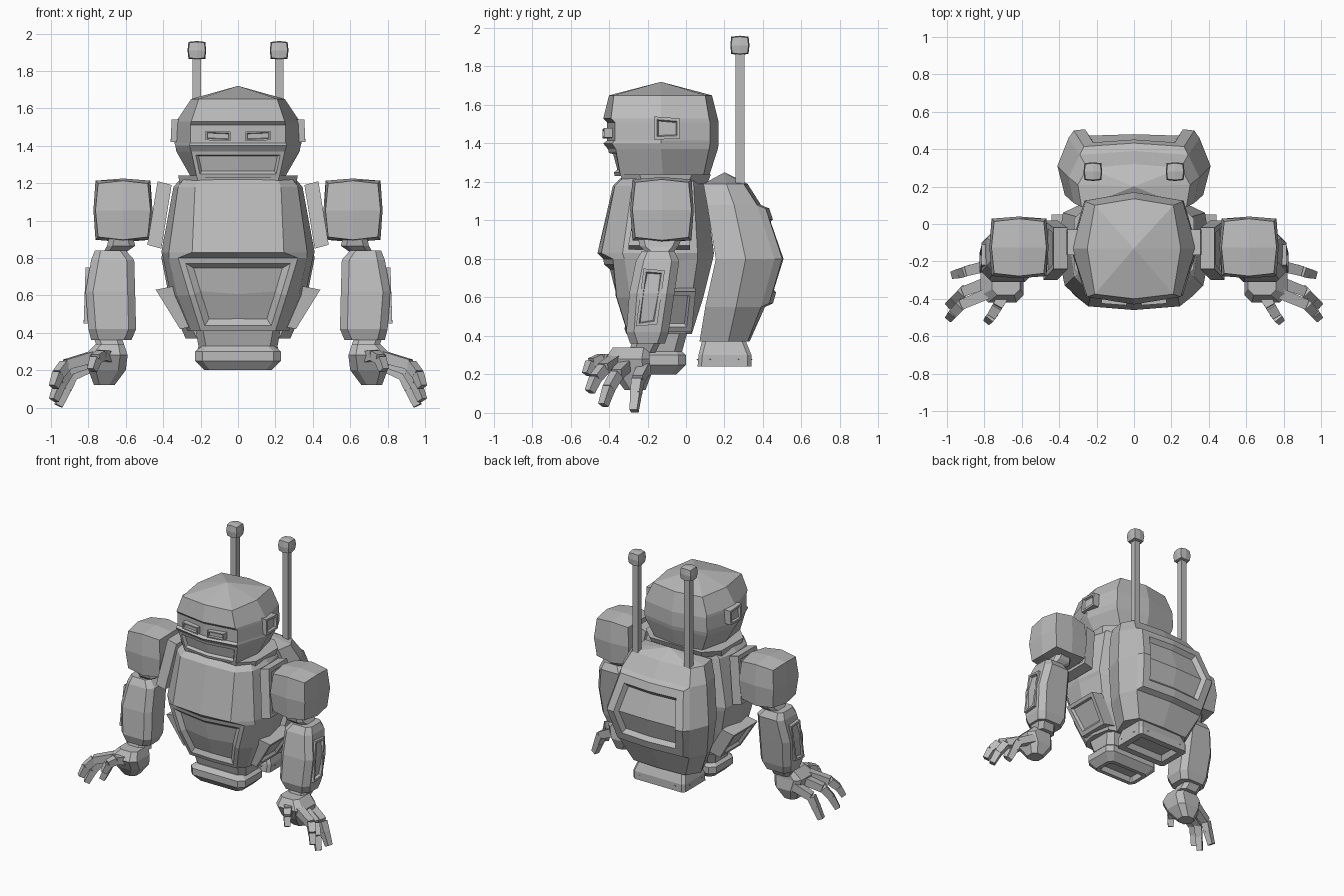
import bpy, bmesh
from mathutils import Vector, Matrix

if "Cube" in bpy.data.objects:
    bpy.data.objects.remove(bpy.data.objects["Cube"])

grey = bpy.data.materials.new("plain_grey")
grey.diffuse_color = (0.5, 0.5, 0.5, 1)
grey.use_nodes = True
grey.node_tree.nodes["Principled BSDF"].inputs["Base Color"].default_value = grey.diffuse_color


def finish(name, bm, mirror=False):
    bmesh.ops.recalc_face_normals(bm, faces=bm.faces)
    mesh = bpy.data.meshes.new(name)
    bm.to_mesh(mesh)
    bm.free()
    mesh.materials.append(grey)
    ob = bpy.data.objects.new(name, mesh)
    bpy.context.collection.objects.link(ob)
    if mirror:
        ob.modifiers.new("mirror", 'MIRROR').use_mirror_merge = False
    return ob


def sym(z, *half):
    """Ring from a right half outline, front centre to back centre."""
    full = list(half) + [(-x, y) for x, y in reversed(half) if x > 0]
    return [Vector((x, y, z)) for x, y in full]


def octo(z, x0, x1, y0, y1, c):
    """Rectangle ring with cut corners."""
    return [Vector((x, y, z)) for x, y in (
        (x0 + c, y0), (x1 - c, y0), (x1, y0 + c), (x1, y1 - c),
        (x1 - c, y1), (x0 + c, y1), (x0, y1 - c), (x0, y0 + c))]


def loft(name, rings, apex=None, mirror=False, insets=()):
    """Bridge rings bottom to top; insets = (face test, [(thickness, depth)])."""
    bm = bmesh.new()
    vs = [[bm.verts.new(p) for p in r] for r in rings]
    n = len(vs[0])
    for a, b in zip(vs, vs[1:]):
        for i in range(n):
            j = (i + 1) % n
            bm.faces.new((a[i], a[j], b[j], b[i]))
    bm.faces.new(vs[0])
    if apex:
        t = bm.verts.new(apex)
        for i in range(n):
            bm.faces.new((vs[-1][i], vs[-1][(i + 1) % n], t))
    else:
        bm.faces.new(vs[-1])
    bmesh.ops.recalc_face_normals(bm, faces=bm.faces)
    for test, steps in insets:
        bm.normal_update()
        faces = [f for f in bm.faces if test(f.calc_center_median(), f.normal)]
        for thick, depth in steps:
            bmesh.ops.inset_region(bm, faces=faces, thickness=thick,
                                   depth=depth, use_even_offset=True)
    return finish(name, bm, mirror)


def panel(name, quad, inward, rim, recess):
    """Mirrored plate with a sunken centre on its outer face."""
    bm = bmesh.new()
    out = [bm.verts.new(p) for p in quad]
    inn = [bm.verts.new(Vector(p) + Vector(inward)) for p in quad]
    face = bm.faces.new(out)
    bm.faces.new(inn)
    for i in range(4):
        j = (i + 1) % 4
        bm.faces.new((out[i], out[j], inn[j], inn[i]))
    bmesh.ops.recalc_face_normals(bm, faces=bm.faces)
    bm.normal_update()
    for thick, depth in ((rim, 0), (rim * 0.4, -recess)):
        bmesh.ops.inset_region(bm, faces=[face], thickness=thick, depth=depth)
    return finish(name, bm, True)


def ball(name, centre, half, edge=0.9, corner=0.8):
    """Rounded cube with two faces along each side."""
    bm = bmesh.new()
    bmesh.ops.create_cube(bm, size=2)
    bmesh.ops.subdivide_edges(bm, edges=bm.edges[:], cuts=1, use_grid_fill=True)
    for v in bm.verts:
        k = sum(abs(c) > 0.5 for c in v.co)
        v.co *= (1, 1, edge, corner)[k]
        v.co = Vector(centre) + v.co * Vector(half)
    return finish(name, bm, True)


def bar(name, path, radii):
    """Mirrored chain of square tapered segments."""
    bm = bmesh.new()
    for a, b, r0, r1 in zip(path, path[1:], radii, radii[1:]):
        a, b = Vector(a), Vector(b)
        m = (Matrix.Translation((a + b) / 2)
             @ (b - a).to_track_quat('Z', 'Y').to_matrix().to_4x4()
             @ Matrix.Rotation(0.7854, 4, 'Z'))
        bmesh.ops.create_cone(bm, cap_ends=True, segments=4, radius1=r0 * 1.414,
                              radius2=r1 * 1.414, depth=(b - a).length, matrix=m)
    return finish(name, bm, True)


# Head with brow, eye band and sunken chin plate
loft("head", [
    sym(1.23, (0, -.37), (.22, -.34), (.25, -.12), (.2, .09), (0, .12)),
    sym(1.37, (0, -.405), (.25, -.365), (.33, -.13), (.26, .12), (0, .165)),
    sym(1.40, (0, -.43), (.26, -.385), (.335, -.13), (.265, .125), (0, .17)),
    sym(1.415, (0, -.41), (.255, -.37), (.34, -.13), (.265, .125), (0, .17)),
    sym(1.51, (0, -.41), (.255, -.37), (.335, -.13), (.26, .125), (0, .17)),
    sym(1.53, (0, -.43), (.25, -.39), (.33, -.13), (.26, .12), (0, .165)),
    sym(1.65, (0, -.40), (.21, -.375), (.25, -.13), (.21, .1), (0, .135)),
], apex=(0, -.13, 1.72), insets=[
    (lambda c, n: c.z < 1.36 and n.y < -.8, [(.02, 0), (.01, -.02)])])
panel("eye", [(.04, -.435, 1.425), (.175, -.425, 1.43), (.175, -.425, 1.48),
              (.04, -.435, 1.475)], (0, .05, 0), .012, .015)
panel("ear", [(.36, -.165, 1.42), (.36, -.03, 1.425), (.355, -.03, 1.53),
              (.355, -.165, 1.54)], (-.06, 0, 0), .022, .015)

# Torso and collar
loft("torso", [
    sym(.41, (0, -.31), (.2, -.30), (.25, -.24), (.27, -.14), (.24, 0), (.15, .03), (0, .03)),
    sym(.60, (0, -.385), (.26, -.36), (.325, -.29), (.36, -.14), (.32, .03), (.18, .09), (0, .09)),
    sym(.80, (0, -.43), (.32, -.38), (.37, -.32), (.40, -.14), (.37, .06), (.2, .14), (0, .14)),
    sym(.83, (0, -.46), (.245, -.44), (.37, -.33), (.41, -.14), (.38, .06), (.2, .145), (0, .145)),
    sym(1.18, (0, -.38), (.23, -.37), (.32, -.28), (.345, -.12), (.31, .04), (.18, .1), (0, .1)),
    sym(1.22, (0, -.34), (.21, -.33), (.29, -.26), (.31, -.12), (.28, .04), (.16, .1), (0, .1)),
], insets=[
    (lambda c, n: c.z < .78 and n.y < -.75 and abs(c.x) < .18,
     [(.03, 0), (.03, -.025)])])
loft("collar", [octo(1.19, -.31, .31, -.33, .11, .1),
                octo(1.24, -.32, .32, -.34, .13, .1)])
panel("chest_side_pad", [(.43, -.24, 1.21), (.43, -.02, 1.21), (.485, .02, .87),
                         (.485, -.30, .87)], (-.075, 0, -.02), .04, .02)
panel("hip_pad", [(.44, -.24, .63), (.44, .05, .63), (.31, .03, .42),
                  (.31, -.22, .42)], (-.1, 0, .02), .04, .02)

# Pelvis with hollow underside
loft("pelvis", [octo(.32, -.21, .21, -.24, -.02, .04),
                octo(.43, -.23, .23, -.27, .01, .04)])
loft("pelvis_lip", [octo(.20, -.18, .18, -.24, -.05, .03),
                    octo(.25, -.23, .23, -.28, 0, .04),
                    octo(.30, -.23, .23, -.28, 0, .04),
                    octo(.33, -.19, .19, -.25, -.03, .03)], insets=[
    (lambda c, n: n.z < -.95, [(.03, 0), (.01, -.04)])])

# Backpack with raised back frame
loft("backpack", [
    sym(.37, (0, .07), (.22, .07), (.28, .22), (.22, .32), (0, .33)),
    sym(.55, (0, .11), (.30, .10), (.36, .26), (.30, .39), (0, .41)),
    sym(.80, (0, .155), (.37, .155), (.41, .31), (.35, .46), (0, .48)),
    sym(1.08, (0, .12), (.32, .11), (.35, .25), (.29, .37), (0, .39)),
    sym(1.19, (0, .09), (.28, .09), (.30, .21), (.25, .30), (0, .32)),
], apex=(0, .2, 1.25), insets=[
    (lambda c, n: .5 < c.z < 1.1 and n.y > .7 and abs(c.x) < .2,
     [(.03, .035), (.06, 0), (.02, -.035)])])
loft("backpack_base", [octo(.24, -.22, .22, .06, .34, .02),
                       octo(.30, -.22, .22, .065, .34, .02),
                       octo(.40, -.19, .19, .09, .30, .02)], insets=[
    (lambda c, n: n.z < -.95, [(.05, 0), (.02, -.04)])])
bar("antenna", [(.22, .28, 1.17), (.22, .28, 1.87)], (.023, .023))
ball("antenna_tip", (.22, .28, 1.91), (.05, .05, .05))

# Arms
ball("shoulder", (.615, -.125, 1.055), (.158, .165, .17), .93, .84)
loft("elbow", [octo(.83, .60, .72, -.2, -.07, .03),
               octo(.865, .55, .70, -.24, -.04, .03),
               octo(.91, .56, .69, -.25, -.02, .03)], mirror=True)
loft("forearm", [octo(.36, .57, .785, -.29, -.11, .04),
                 octo(.42, .545, .80, -.31, -.09, .04),
                 octo(.62, .55, .815, -.295, -.06, .04),
                 octo(.79, .555, .785, -.26, -.035, .04),
                 octo(.84, .60, .765, -.23, -.06, .03)], mirror=True)
panel("forearm_plate", [(.815, -.22, .75), (.815, -.11, .74), (.825, -.15, .46),
                        (.825, -.26, .45)], (-.05, 0, 0), .022, .02)
loft("wrist", [octo(.31, .60, .75, -.30, -.16, .03),
               octo(.37, .62, .77, -.28, -.13, .03)], mirror=True)

# Hands
loft("palm", [octo(.12, .66, .77, -.32, -.21, .03),
              octo(.20, .60, .80, -.38, -.18, .04),
              octo(.28, .59, .82, -.42, -.19, .04),
              octo(.34, .61, .76, -.38, -.19, .03)], mirror=True)
fingers = {
    "little_finger": [(.77, -.22, .23), (.89, -.25, .17), (.92, -.26, .10), (.96, -.27, .01)],
    "middle_finger": [(.78, -.31, .25), (.91, -.36, .20), (.95, -.40, .13), (.985, -.43, .04)],
    "index_finger": [(.78, -.37, .27), (.92, -.43, .23), (.96, -.47, .18), (.985, -.50, .11)],
    "thumb": [(.69, -.37, .27), (.73, -.44, .28), (.76, -.49, .26), (.78, -.515, .20)],
}
for name, path in fingers.items():
    bar(name, path, (.03, .027, .025, .02))
